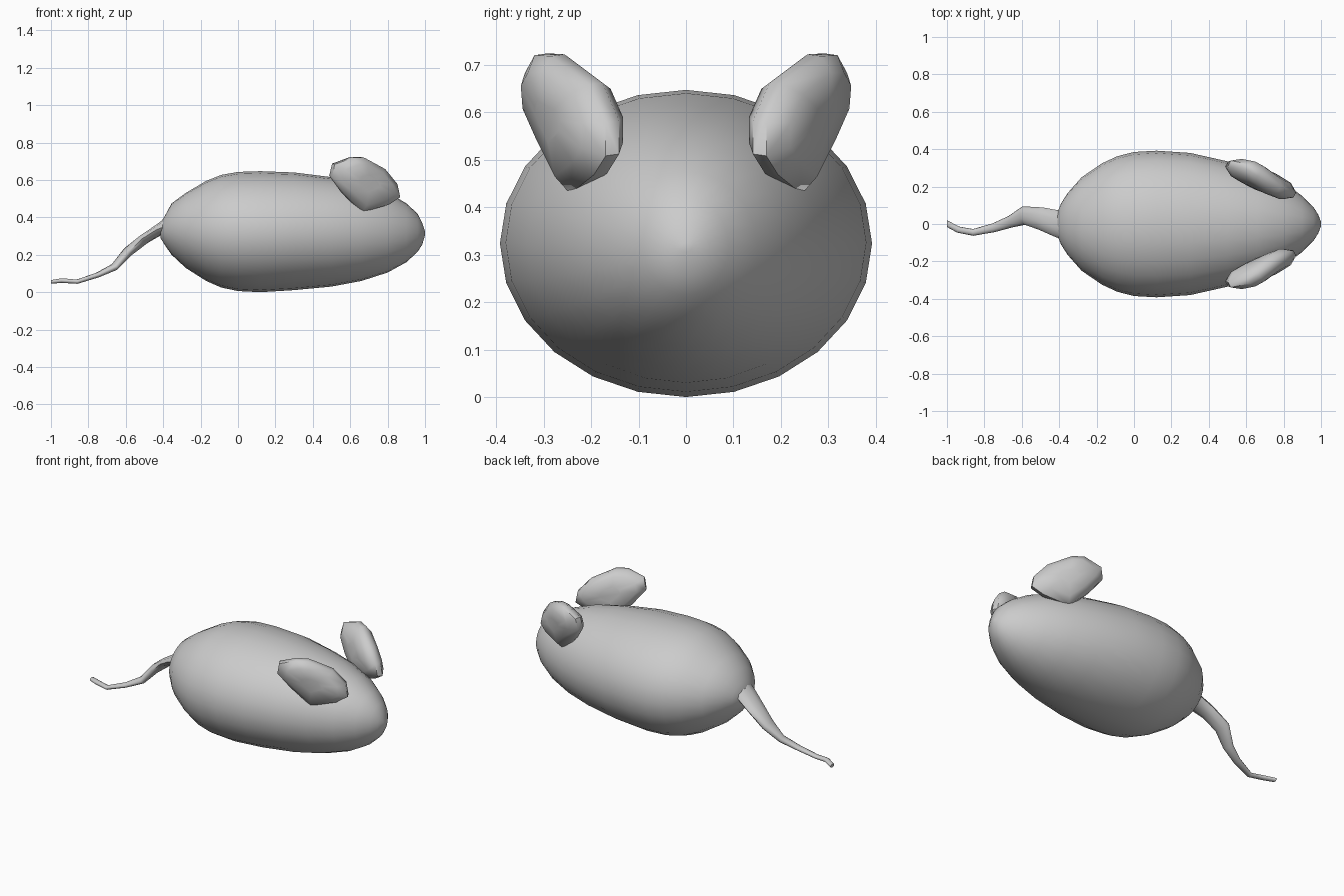
import bpy, bmesh, math
from mathutils import Vector

if "Cube" in bpy.data.objects:
    bpy.data.objects.remove(bpy.data.objects["Cube"])

grey = bpy.data.materials.new("plain grey")
grey.diffuse_color = (0.6, 0.6, 0.6, 1)
grey.use_nodes = True
grey.node_tree.nodes["Principled BSDF"].inputs["Base Color"].default_value = grey.diffuse_color


def make_object(name, bm, angle=60):
    bmesh.ops.recalc_face_normals(bm, faces=bm.faces)
    me = bpy.data.meshes.new(name)
    bm.to_mesh(me)
    bm.free()
    me.materials.append(grey)
    ob = bpy.data.objects.new(name, me)
    bpy.context.collection.objects.link(ob)
    bpy.ops.object.select_all(action='DESELECT')
    ob.select_set(True)
    bpy.context.view_layer.objects.active = ob
    bpy.ops.object.shade_smooth_by_angle(angle=math.radians(angle))
    return ob


def loft(name, rings, angle=60):
    """Skin a list of equally sized point rings and close both ends."""
    bm = bmesh.new()
    loops = [[bm.verts.new(p) for p in ring] for ring in rings]
    for a, b in zip(loops, loops[1:]):
        n = len(a)
        for i in range(n):
            j = (i + 1) % n
            bm.faces.new((a[i], a[j], b[j], b[i]))
    bm.faces.new(loops[0])
    bm.faces.new(loops[-1])
    return make_object(name, bm, angle)


def ellipse(centre, side, up, n):
    return [centre + side * math.cos(2 * math.pi * i / n)
            + up * math.sin(2 * math.pi * i / n) for i in range(n)]


# Body: x, half width, bottom, top
sections = [
    (-0.415, 0.05, 0.29, 0.37), (-0.39, 0.11, 0.25, 0.41),
    (-0.355, 0.165, 0.20, 0.475), (-0.28, 0.25, 0.13, 0.53),
    (-0.17, 0.325, 0.06, 0.595), (-0.09, 0.362, 0.025, 0.627),
    (0.0, 0.385, 0.006, 0.643), (0.12, 0.392, 0.0, 0.647),
    (0.30, 0.38, 0.011, 0.64), (0.50, 0.335, 0.03, 0.615),
    (0.66, 0.285, 0.06, 0.585), (0.80, 0.22, 0.105, 0.535),
    (0.90, 0.15, 0.16, 0.475), (0.96, 0.09, 0.215, 0.42),
    (0.985, 0.05, 0.255, 0.37), (1.0, 0.012, 0.305, 0.325),
]
loft("body", [ellipse(Vector((x, 0, (lo + hi) / 2)), Vector((0, w, 0)),
                      Vector((0, 0, (hi - lo) / 2)), 24)
              for x, w, lo, hi in sections])

# Tail: a flattened, winding tube; x, y, z, half width, half thickness
path = [(-0.36, 0.0, 0.36, 0.09, 0.05), (-0.42, 0.005, 0.335, 0.07, 0.03),
        (-0.50, 0.03, 0.285, 0.06, 0.027), (-0.59, 0.045, 0.215, 0.05, 0.027),
        (-0.66, 0.012, 0.135, 0.032, 0.02), (-0.75, -0.02, 0.092, 0.024, 0.014),
        (-0.86, -0.045, 0.056, 0.018, 0.012), (-0.94, -0.03, 0.062, 0.017, 0.013),
        (-1.0, 0.002, 0.055, 0.018, 0.01)]
centres = [Vector(p[:3]) for p in path]
rings = []
for i, p in enumerate(path):
    d = (centres[min(i + 1, len(path) - 1)] - centres[max(i - 1, 0)]).normalized()
    if i == len(path) - 1:
        d = Vector((-1, 0, 0))
    side = Vector((0, 0, 1)).cross(d).normalized()
    rings.append(ellipse(centres[i], side * p[3], d.cross(side) * p[4], 10))
loft("tail", rings)

# Ears: leaf outline thickened across its plane, with rounded rims
outline = [(0.80, 0.18, 0.47), (0.86, 0.155, 0.51), (0.845, 0.155, 0.58),
           (0.78, 0.19, 0.66), (0.67, 0.27, 0.72), (0.61, 0.305, 0.722),
           (0.51, 0.325, 0.685), (0.495, 0.32, 0.62), (0.56, 0.28, 0.53),
           (0.66, 0.23, 0.43)]
normal = Vector((0.46, 0.88, -0.12)).normalized()
mid = sum((Vector(p) for p in outline), Vector()) / len(outline)
for label, s in (("left_ear", 1), ("right_ear", -1)):
    rings = []
    for scale, off in ((0.3, -0.06), (0.75, -0.05), (1.0, -0.016),
                       (1.0, 0.016), (0.75, 0.05), (0.3, 0.06)):
        ring = [mid + (Vector(p) - mid) * scale + normal * off for p in outline]
        rings.append([Vector((v.x, v.y * s, v.z)) for v in ring])
    loft(label, rings, 50)
